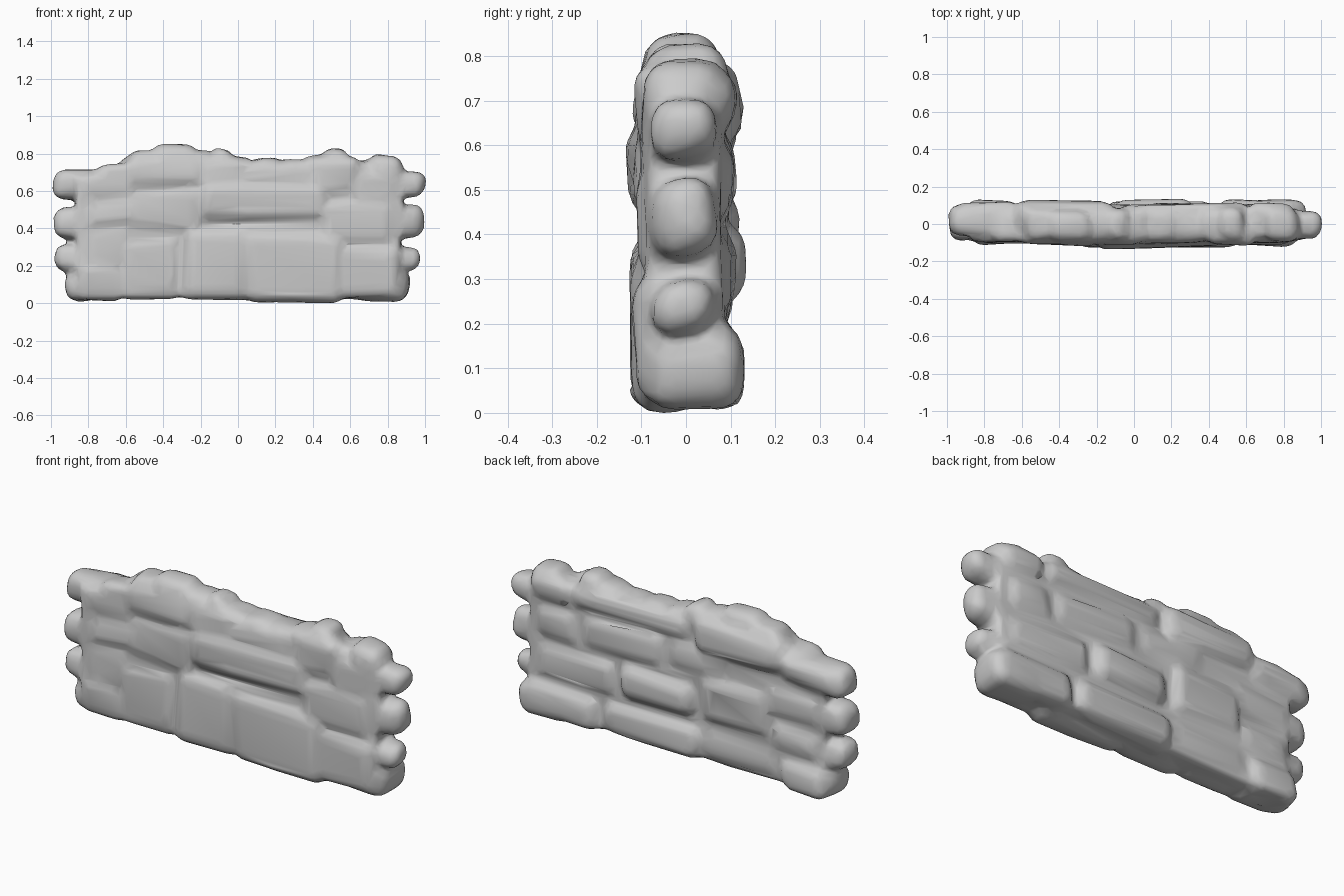
import bpy
import bmesh
import random
from mathutils import Vector, noise

random.seed(4)

default_cube = bpy.data.objects.get("Cube")
if default_cube:
    bpy.data.objects.remove(default_cube, do_unlink=True)

bm = bmesh.new()


def add_stone(x0, x1, y0, y1, z0, z1):
    """Add one slightly irregular, rounded block to the wall."""
    block = bmesh.new()
    bmesh.ops.create_cube(block, size=1)
    low, high = Vector((x0, y0, z0)), Vector((x1, y1, z1))
    size = high - low
    for v in block.verts:
        half = [s / 2 - random.uniform(0, .02) for s in size]
        v.co = (low + high) / 2 + Vector([2 * c * h for c, h in zip(v.co, half)])
    bmesh.ops.bevel(block, geom=block.edges[:], offset=min(size) * .33,
                    segments=3, profile=.5, affect='EDGES', clamp_overlap=True)
    piece = bpy.data.meshes.new("stone_piece")
    block.to_mesh(piece)
    block.free()
    bm.from_mesh(piece)
    bpy.data.meshes.remove(piece)


# Solid core that fills the joints between stones
outline = [(-.85, .03), (.86, .03), (.88, .67), (.6, .72), (.5, .76), (.35, .73),
           (0, .75), (-.3, .79), (-.5, .75), (-.62, .69), (-.87, .67)]
base = bm.faces.new([bm.verts.new((x, -.09, z)) for x, z in outline])
extruded = bmesh.ops.extrude_face_region(bm, geom=[base])["geom"]
for v in extruded:
    if isinstance(v, bmesh.types.BMVert):
        v.co.y = .085
bmesh.ops.recalc_face_normals(bm, faces=bm.faces[:])

# Stones that stick out at both ends: tip x, bottom, top, front, back
end_stones = [
    (-.93, .005, .17, -.095, .1), (-.99, .15, .32, -.085, .085),
    (-.995, .34, .525, -.09, .095), (-1.01, .555, .725, -.075, .125),
    (.925, .005, .19, -.095, .14), (.98, .165, .32, -.085, .08),
    (1.005, .345, .53, -.095, .09), (1.01, .555, .72, -.095, .085),
]
for tip, bottom, top, front, back in end_stones:
    inner = tip * .65
    add_stone(min(tip, inner), max(tip, inner), front, back, bottom, top)

# Front stones: left edge, right edge, bottom, top, depth
front_stones = [
    (-.87, -.6, .01, .23, .115), (-.64, -.3, .01, .36, .115),
    (-.31, .07, .01, .41, .138), (.02, .58, .0, .38, .125),
    (.5, .88, .01, .32, .125), (-.83, -.56, .18, .42, .11),
    (-.83, -.5, .39, .58, .115), (-.6, -.18, .36, .63, .115),
    (-.22, .5, .44, .66, .138), (.42, .84, .3, .57, .125),
    (-.85, -.52, .54, .7, .11), (-.62, -.18, .61, .8, .125),
    (-.25, .06, .6, .78, .115), (0, .42, .6, .75, .11),
    (.38, .66, .56, .8, .12), (.6, .86, .52, .72, .115),
]
for x0, x1, bottom, top, depth in front_stones:
    add_stone(x0, x1, -depth, .03, bottom, top)

# Back stones, with deeper joints: left edge, right edge, bottom, top, depth
back_stones = [
    (.44, .9, .01, .2, .14), (-.16, .43, .01, .21, .132),
    (-.6, -.14, .03, .23, .115), (-.9, -.61, .01, .19, .13),
    (.34, .84, .22, .42, .12), (-.13, .32, .24, .43, .138),
    (-.58, -.14, .24, .5, .125), (-.85, -.55, .19, .36, .112),
    (.56, .84, .42, .62, .125), (.06, .56, .44, .63, .125),
    (-.35, .06, .46, .65, .118), (-.86, -.52, .36, .54, .12),
    (.6, .87, .62, .77, .125), (-.1, .62, .63, .77, .128),
    (-.65, -.1, .6, .8, .133), (-.96, -.6, .56, .72, .13),
]
for x0, x1, bottom, top, depth in back_stones:
    add_stone(x0, x1, -.03, depth, bottom, top)

# Coping stones along the uneven top: centre x, half width, top
coping_stones = [
    (-.65, .12, .755), (-.47, .13, .83), (-.34, .13, .86), (-.22, .1, .825),
    (-.09, .075, .835), (.02, .08, .8), (.15, .1, .79), (.3, .1, .775),
    (.42, .09, .805), (.52, .08, .845), (.65, .08, .77), (.79, .1, .805),
]
for x, half, top in coping_stones:
    add_stone(x - half, x + half, -.105, .1, top - .18, top)

mesh = bpy.data.meshes.new("stone_wall")
bm.to_mesh(mesh)
bm.free()
wall = bpy.data.objects.new("stone_wall", mesh)
bpy.context.collection.objects.link(wall)

# Fuse the stones into one worn surface
fuse = wall.modifiers.new("fuse", 'REMESH')
fuse.mode = 'VOXEL'
fuse.voxel_size = .013
soften = wall.modifiers.new("soften", 'SMOOTH')
soften.factor = .5
soften.iterations = 15
simplify = wall.modifiers.new("simplify", 'DECIMATE')
simplify.ratio = .1

depsgraph = bpy.context.evaluated_depsgraph_get()
fused = bpy.data.meshes.new_from_object(wall.evaluated_get(depsgraph))
wall.modifiers.clear()
wall.data = fused
bpy.data.meshes.remove(mesh)
fused.name = "stone_wall"

# Weather the surface with broad dents and fine chips, then stand it on the ground
for v in fused.vertices:
    v.co += noise.noise_vector(v.co * 5) * .014 + noise.noise_vector(v.co * 12) * .006
ground = min(v.co.z for v in fused.vertices)
for v in fused.vertices:
    v.co.z -= ground

# Plain grey stone
colour = (.6, .6, .6, 1)
stone = bpy.data.materials.new("grey_stone")
stone.use_nodes = True
stone.diffuse_color = colour
for node in stone.node_tree.nodes:
    if node.type == 'BSDF_PRINCIPLED':
        node.inputs["Base Color"].default_value = colour
fused.materials.clear()
fused.materials.append(stone)
for face in fused.polygons:
    face.use_smooth = True
